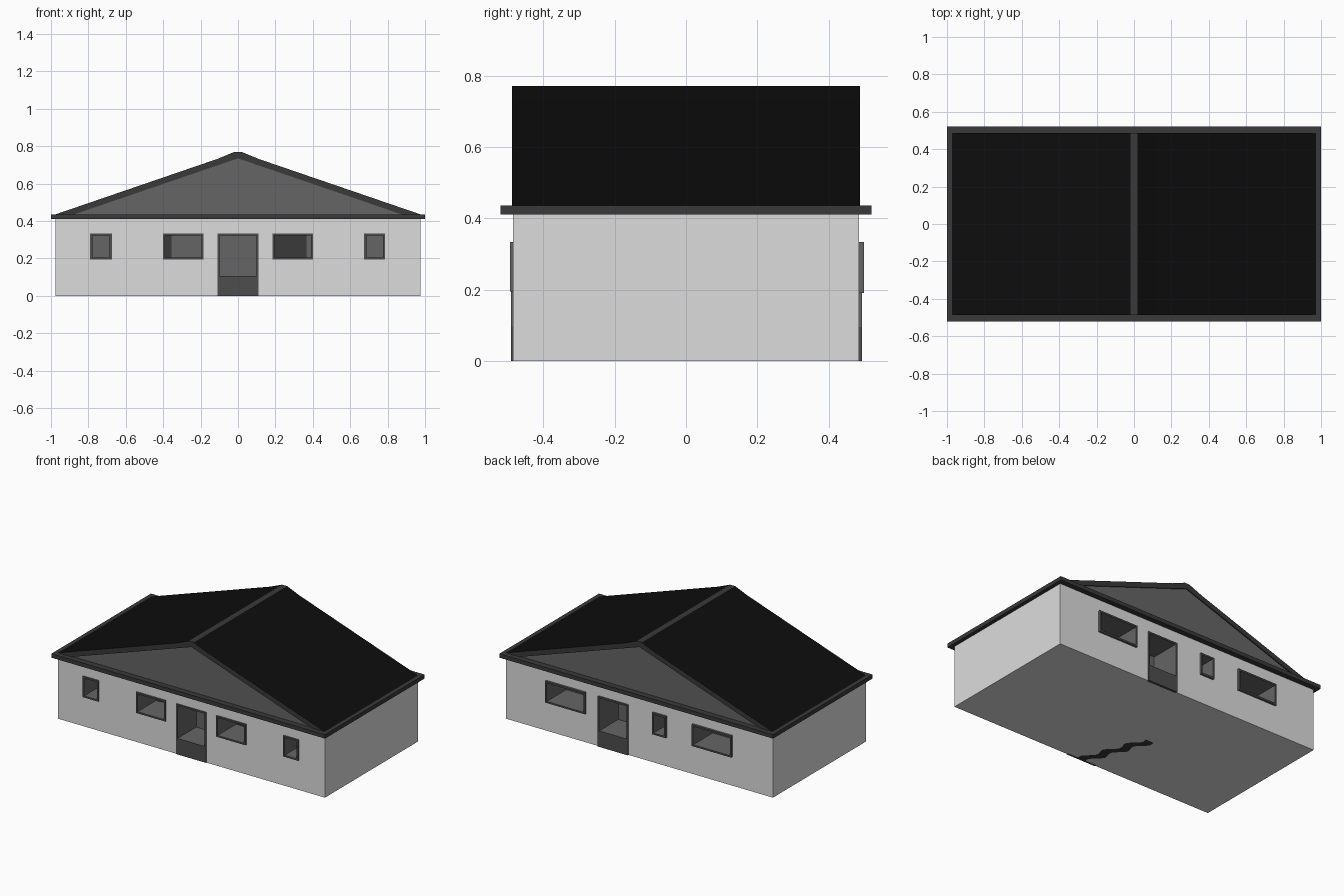
import bpy, bmesh, math

if "Cube" in bpy.data.objects:
    bpy.data.objects.remove(bpy.data.objects["Cube"])


def material(name, v):
    m = bpy.data.materials.new(name)
    m.diffuse_color = (v, v, v, 1)
    m.use_nodes = True
    m.node_tree.nodes["Principled BSDF"].inputs["Base Color"].default_value = m.diffuse_color
    return m


WALL = material("pale wall", 0.72)
ROOF = material("black roof", 0.004)
TRIM = material("dark trim", 0.041)
FRAME = material("frame grey", 0.075)
GREY = material("gable grey", 0.13)


def new_object(name, bm, *mats):
    bmesh.ops.recalc_face_normals(bm, faces=bm.faces)
    me = bpy.data.meshes.new(name)
    bm.to_mesh(me)
    bm.free()
    for m in mats:
        me.materials.append(m)
    ob = bpy.data.objects.new(name, me)
    bpy.context.collection.objects.link(ob)
    return ob


def add_box(bm, x0, x1, y0, y1, z0, z1):
    vs = bmesh.ops.create_cube(bm, size=1)["verts"]
    for v in vs:
        v.co = ((x0 + x1) / 2 + v.co.x * (x1 - x0),
                (y0 + y1) / 2 + v.co.y * (y1 - y0),
                (z0 + z1) / 2 + v.co.z * (z1 - z0))


def box(name, mat, *dims):
    bm = bmesh.new()
    add_box(bm, *dims)
    return new_object(name, bm, mat)


def prism(name, pts, y0, y1, *mats):
    bm = bmesh.new()
    f = bm.faces.new([bm.verts.new((x, y0, z)) for x, z in pts])
    r = bmesh.ops.extrude_face_region(bm, geom=[f])["geom"]
    bmesh.ops.translate(bm, vec=(0, y1 - y0, 0),
                        verts=[g for g in r if isinstance(g, bmesh.types.BMVert)])
    return new_object(name, bm, *mats)


W, D, H, DEEP, T = 0.975, 0.485, 0.41, 0.2, 0.011

# openings: name, side (-1 front, 1 back), x0, x1, z0, z1, how far the frame stands out
openings = [
    ("front_window_1", -1, -0.79, -0.675, 0.195, 0.333, 0.008),
    ("front_window_2", -1, -0.40, -0.185, 0.195, 0.333, 0.008),
    ("front_window_3", -1, 0.185, 0.40, 0.195, 0.333, 0.008),
    ("front_window_4", -1, 0.675, 0.785, 0.195, 0.333, 0.008),
    ("front_door", -1, -0.11, 0.11, 0.095, 0.333, 0.005),
    ("back_window_1", 1, 0.39, 0.68, 0.19, 0.333, 0.013),
    ("back_window_2", 1, -0.20, -0.10, 0.19, 0.333, 0.013),
    ("back_window_3", 1, -0.68, -0.39, 0.19, 0.333, 0.013),
    ("back_door", 1, 0.08, 0.30, 0.095, 0.333, 0.008),
]

# walls with deep pockets cut for the openings
walls = box("walls", WALL, -W, W, -D, D, 0, H)
cut = bmesh.new()
for n, s, x0, x1, z0, z1, out in openings:
    y = sorted((s * (D + 0.05), s * (D - DEEP)))
    add_box(cut, x0 + 0.002, x1 - 0.002, *y, z0 + 0.002, z1 - 0.002)
cutter = new_object("opening_cutter", cut, WALL)
cutter.hide_render = True
cutter.hide_set(True)
mod = walls.modifiers.new("openings", "BOOLEAN")
mod.operation = "DIFFERENCE"
mod.solver = "EXACT"
mod.object = cutter

# linings that run into the pockets, with frame rims and back panels
for n, s, x0, x1, z0, z1, out in openings:
    ys = sorted((s * (D + out), s * (D - DEEP + 0.002)))
    bm = bmesh.new()
    add_box(bm, x0, x0 + T, *ys, z0, z1)
    add_box(bm, x1 - T, x1, *ys, z0, z1)
    add_box(bm, x0 + T, x1 - T, *ys, z0, z0 + T)
    add_box(bm, x0 + T, x1 - T, *ys, z1 - T, z1)
    ob = new_object(n + "_frame", bm, GREY, FRAME)
    for p in ob.data.polygons:
        if p.normal.y * s > 0.9:
            p.material_index = 1
    yb = sorted((s * (D - DEEP + 0.003), s * (D - DEEP + 0.009)))
    box(n + "_pane", GREY, x0 + T, x1 - T, *yb, z0 + T, z1 - T)
    if "door" in n:
        yp = sorted((s * (D - 0.01), s * (D + out)))
        box(n + "_lower_panel", FRAME, x0, x1, *yp, 0, z0)

# dark panels seen inside the two wide front windows
yd = -D + DEEP - 0.014
for i, (a, b) in enumerate([(-0.389, -0.355), (0.196, 0.365)]):
    box(f"dark_pane_{i + 1}", TRIM, a, b, yd, yd + 0.006, 0.206, 0.322)

# eave board all round
box("eave_board", TRIM, -1, 1, -0.52, 0.52, H, 0.436)

# roof slab: black slopes, dark rake edges and ridge cap
half = [(0.98, 0.434), (0.11, 0.732), (0.018, 0.77)]
inner = [(-0.88, 0.434), (0, 0.735), (0.88, 0.434)]
outline = half + [(-x, z) for x, z in reversed(half)] + inner
roof = prism("roof", outline, -0.487, 0.487, TRIM, ROOF)
for p in roof.data.polygons:
    if 0.3 < p.normal.z < 0.99:
        p.material_index = 1

# gable infill
prism("gable", [(-0.885, 0.434), (0.885, 0.434), (0, 0.737)], -0.48, 0.48, GREY)

# thin winding strip under the floor
bm = bmesh.new()
rows = []
for i in range(25):
    t = i / 24
    x, y = -0.165 * t + 0.018 * math.sin(t * 6 * math.pi), -0.485 + 0.43 * t
    rows.append([bm.verts.new((x + d, y, -0.001)) for d in (-0.03, 0.03)])
for a, b in zip(rows, rows[1:]):
    bm.faces.new((a[0], a[1], b[1], b[0]))
strip = new_object("winding_strip", bm, TRIM)
strip.data.flip_normals() if strip.data.polygons[0].normal.z > 0 else None
